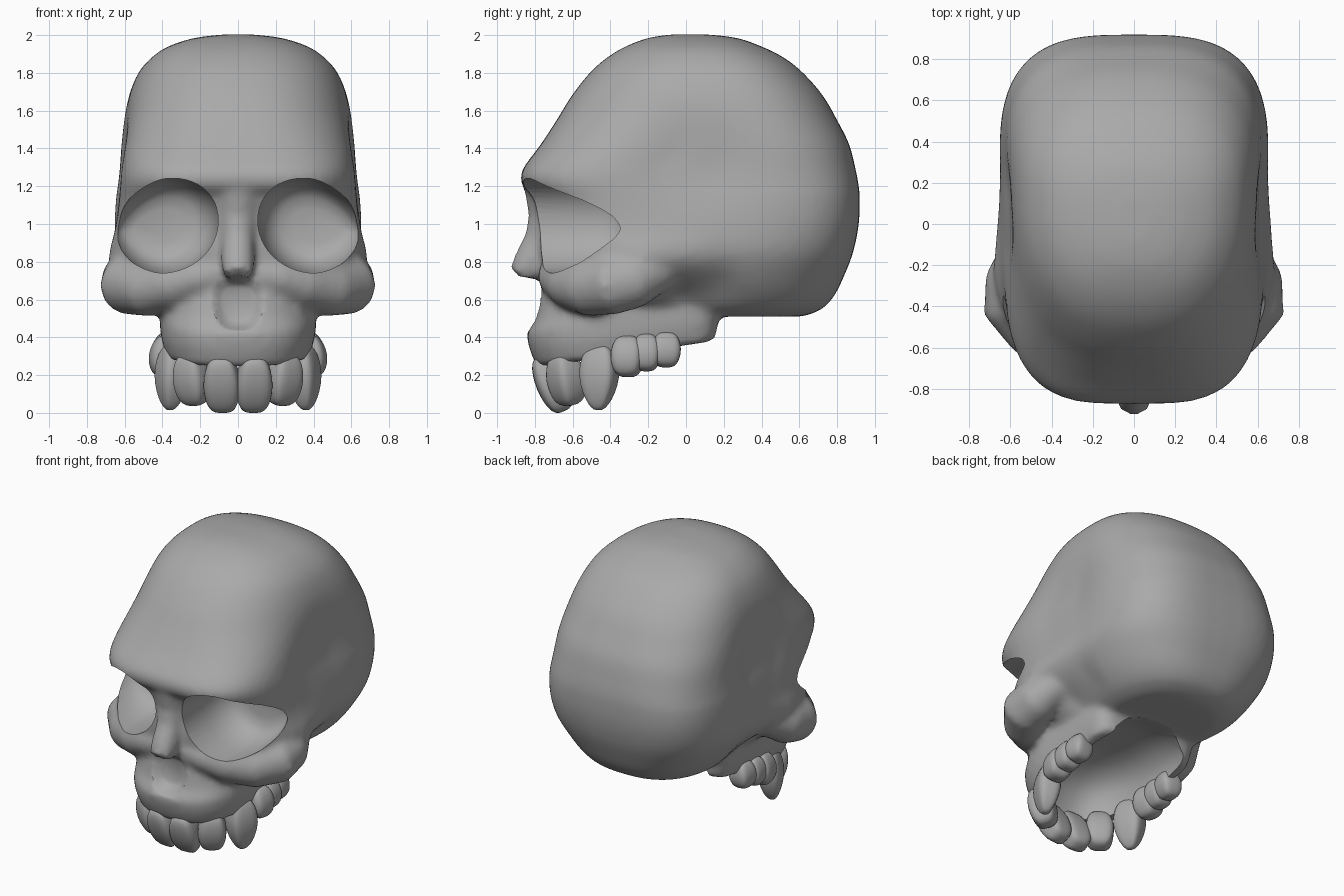
import bpy, bmesh, math
from mathutils import Vector, Matrix

cube = bpy.data.objects.get("Cube")
if cube:
    bpy.data.objects.remove(cube, do_unlink=True)

bone = bpy.data.materials.new("bone_grey")
bone.use_nodes = True
bone.diffuse_color = (0.4, 0.4, 0.4, 1)
bone.node_tree.nodes["Principled BSDF"].inputs["Base Color"].default_value = (0.4, 0.4, 0.4, 1)


def power_point(t, rx, ry, n):
    """Point of a superellipse at angle t."""
    c, s = math.cos(t), math.sin(t)
    return math.copysign(abs(c) ** (2 / n), c) * rx, math.copysign(abs(s) ** (2 / n), s) * ry


def angles(count):
    return [math.tau * i / count for i in range(count)]


def bump(v, centre, spread):
    return math.exp(-((v - centre) / spread) ** 2)


def refine(rows, steps=4):
    """Smooth curve through the rows."""
    rows = [Vector(r) for r in rows]
    out = []
    for i in range(len(rows) - 1):
        a, b = rows[i], rows[i + 1]
        ta = (b - rows[max(i - 1, 0)]) / 2
        tb = (rows[min(i + 2, len(rows) - 1)] - a) / 2
        for k in range(steps):
            u = k / steps
            out.append(a + ta * u + (3 * (b - a) - 2 * ta - tb) * u ** 2 + (2 * (a - b) + ta + tb) * u ** 3)
    return out + rows[-1:]


def loft(bm, rings):
    """Skin closed rings and cap both ends."""
    loops = [[bm.verts.new(p) for p in ring] for ring in rings]
    for a, b in zip(loops, loops[1:]):
        for i in range(len(a)):
            j = (i + 1) % len(a)
            bm.faces.new((a[i], a[j], b[j], b[i]))
    bm.faces.new(loops[0][::-1])
    bm.faces.new(loops[-1])


def slices(rows, n_front, n_back, mid=0.5, tilt=0.0):
    """Rings from rows of height, front, back, half width; mid places the widest point."""
    rings = []
    for z, f, b, w in rows:
        yc = f + (b - f) * mid
        ring = []
        for t in angles(56):
            back = math.sin(t) > 0
            x, y = power_point(t, w, b - yc if back else yc - f, n_back(z) if back else n_front(z))
            ring.append(Vector((x, yc + y, z + tilt * (yc + y - f))))
        rings.append(ring)
    return rings


def tube(bm, path):
    """Round bar through points, each with its own radius."""
    pts = [Vector(p[:3]) for p in path]
    rings = []
    for i, p in enumerate(pts):
        d = pts[min(i + 1, len(pts) - 1)] - pts[max(i - 1, 0)]
        q = d.to_track_quat('Z', 'Y')
        rings.append([p + q @ Vector((*power_point(t, path[i][3], path[i][3], 2), 0)) for t in angles(20)])
    loft(bm, rings)


def finish(bm, name):
    bmesh.ops.recalc_face_normals(bm, faces=bm.faces)
    me = bpy.data.meshes.new(name)
    bm.to_mesh(me)
    bm.free()
    ob = bpy.data.objects.new(name, me)
    bpy.context.collection.objects.link(ob)
    me.materials.append(bone)
    return ob


def apply_all(ob):
    bpy.ops.object.select_all(action='DESELECT')
    ob.select_set(True)
    bpy.context.view_layer.objects.active = ob
    for m in list(ob.modifiers):
        bpy.ops.object.modifier_apply(modifier=m.name)
    bpy.ops.object.shade_smooth_by_angle(angle=math.radians(40))


# Braincase and upper face, rounder towards the crown
bm = bmesh.new()
head = slices(refine([
    (0.51, -0.3, 0.62, 0.34), (0.55, -0.46, 0.72, 0.43), (0.62, -0.6, 0.785, 0.51),
    (0.72, -0.73, 0.835, 0.585), (0.85, -0.77, 0.885, 0.645), (1.0, -0.77, 0.915, 0.66),
    (1.14, -0.81, 0.92, 0.66), (1.2, -0.865, 0.915, 0.655), (1.28, -0.87, 0.9, 0.65),
    (1.42, -0.77, 0.865, 0.64), (1.55, -0.685, 0.8, 0.62), (1.68, -0.605, 0.725, 0.585),
    (1.8, -0.51, 0.62, 0.53), (1.88, -0.42, 0.52, 0.46), (1.94, -0.32, 0.4, 0.37),
    (1.985, -0.2, 0.27, 0.23), (2.003, -0.08, 0.12, 0.08)]),
    lambda z: 2.4 + 1.1 * min(1, bump(max(z, 1.25), 1.25, 0.25)),
    lambda z: 2.4 + 0.8 * bump(z, 1.1, 0.4), 0.58)
for ring in head:
    for p in ring:  # hollow temples, flared cheeks, hollows behind the cheeks
        p.x *= 1 - 0.09 * bump(p.y, 0.02, 0.33) * bump(p.z, 1.32, 0.28)
        p.x *= 1 + 0.11 * bump(p.y, -0.25, 0.28) * bump(p.z, 0.77, 0.14)
        p.x *= 1 - 0.16 * bump(p.y, 0.04, 0.16) * bump(p.z, 0.64, 0.12)
loft(bm, head)

# Upper jaw
loft(bm, slices([(0.24, -0.79, 0.16, 0.38), (0.34, -0.83, 0.17, 0.41), (0.42, -0.845, 0.18, 0.415),
                 (0.5, -0.8, 0.18, 0.415), (0.62, -0.78, 0.12, 0.38), (0.76, -0.77, 0.0, 0.34)],
                lambda z: 2.6, lambda z: 8, 0.5, 0.15))

# Cheekbones
for s in (1, -1):
    tube(bm, [(s * 0.1, -0.72, 0.74, 0.07), (s * 0.2, -0.69, 0.72, 0.1), (s * 0.33, -0.62, 0.685, 0.13),
              (s * 0.48, -0.51, 0.66, 0.15), (s * 0.58, -0.385, 0.68, 0.16),
              (s * 0.575, -0.28, 0.7, 0.15), (s * 0.53, -0.14, 0.765, 0.12), (s * 0.45, 0.0, 0.82, 0.08)])

# Nose bridge
tube(bm, [(0, -0.7, 1.24, 0.15), (0, -0.73, 1.14, 0.125), (0, -0.735, 1.03, 0.1), (0, -0.77, 0.92, 0.085),
          (0, -0.82, 0.81, 0.09), (0, -0.855, 0.735, 0.085), (0, -0.85, 0.7, 0.05)])
skull = finish(bm, "skull")
remesh = skull.modifiers.new("blend", 'REMESH')
remesh.mode, remesh.voxel_size, remesh.adaptivity = 'VOXEL', 0.022, 0


def carve(bm, name):
    cutter = finish(bm, name)
    cutter.hide_render = True
    cut = skull.modifiers.new(name, 'BOOLEAN')
    cut.operation, cut.solver, cut.object = 'DIFFERENCE', 'EXACT', cutter
    return cutter


# Nasal opening, carved before softening so its rim is rounded
bm = bmesh.new()
loft(bm, [[Vector((x * k * (1 + z), y, 0.58 + z * k)) for x, z in
           [power_point(t, 0.135, 0.14, 2.6) for t in angles(32)]]
          for y, k in [(-1, 1.05), (-0.78, 1), (-0.74, 0.8), (-0.725, 0.4)]])
cutters = [carve(bm, "nasal_cutter")]
soften = skull.modifiers.new("soften", 'SMOOTH')
soften.factor, soften.iterations = 0.5, 10

# Eye sockets, pointed at the outer corner
for s in (1, -1):
    bm = bmesh.new()
    rings = []
    for y, k in [(-1.1, 1), (-0.55, 1), (-0.46, 0.95), (-0.39, 0.87), (-0.34, 0.75), (-0.31, 0.6), (-0.295, 0.35)]:
        ring = []
        for t in angles(48):
            outer = math.cos(t) > 0
            x, z = power_point(t, 0.285 if outer else 0.28, 0.25, 1.65 if outer else 2.1)
            ring.append(Vector((s * (0.385 + x * (k ** 0.5 if outer else k)), y, 0.99 + (z - 0.1 * x) * k)))
        rings.append(ring)
    loft(bm, rings)
    cutters.append(carve(bm, "socket_cutter"))

# Palate, open at the back
bm = bmesh.new()
loft(bm, slices([(0.0, -0.7, 0.4, 0.32), (0.3, -0.72, 0.4, 0.33), (0.42, -0.68, 0.36, 0.32),
                 (0.5, -0.6, 0.28, 0.27), (0.55, -0.48, 0.14, 0.18), (0.57, -0.3, 0.0, 0.08)],
                lambda z: 2.6, lambda z: 2.6))
cutters.append(carve(bm, "palate_cutter"))
apply_all(skull)
for c in cutters:
    bpy.data.objects.remove(c, do_unlink=True)


# Teeth: wide in the middle, narrower at root and tip
def tooth(name, x, y, low, high, width, depth, taper, turn, lean):
    bm = bmesh.new()
    bmesh.ops.create_cube(bm, size=1)
    bmesh.ops.subdivide_edges(bm, edges=bm.edges, cuts=1, use_grid_fill=True)
    for v in bm.verts:
        k = {-0.5: taper, 0.0: 1.25, 0.5: 0.75}[round(v.co.z, 1)]
        v.co = Vector((v.co.x * width * k, v.co.y * depth * k, v.co.z * (high - low) * 1.1))
    bm.transform(Matrix.Translation((x, y, (low + high) / 2)) @ Matrix.Rotation(math.radians(turn), 4, 'Z')
                 @ Matrix.Rotation(math.radians(lean), 4, 'X'))
    ob = finish(bm, name)
    ob.modifiers.new("mirror", 'MIRROR').use_mirror_merge = False
    ob.modifiers.new("round", 'SUBSURF').levels = 2
    apply_all(ob)


tooth("central_incisors", 0.085, -0.71, 0.01, 0.3, 0.175, 0.15, 0.85, 5, 24)
tooth("lateral_incisors", 0.24, -0.635, 0.05, 0.31, 0.17, 0.16, 0.8, 35, 12)
tooth("canines", 0.35, -0.46, 0.03, 0.35, 0.19, 0.15, 0.45, 68, -4)
tooth("premolars", 0.38, -0.31, 0.2, 0.4, 0.155, 0.16, 0.8, 80, -8)
tooth("front_molars", 0.38, -0.21, 0.23, 0.41, 0.135, 0.15, 0.8, 88, -8)
tooth("back_molars", 0.375, -0.105, 0.25, 0.42, 0.14, 0.14, 0.8, 95, -8)
